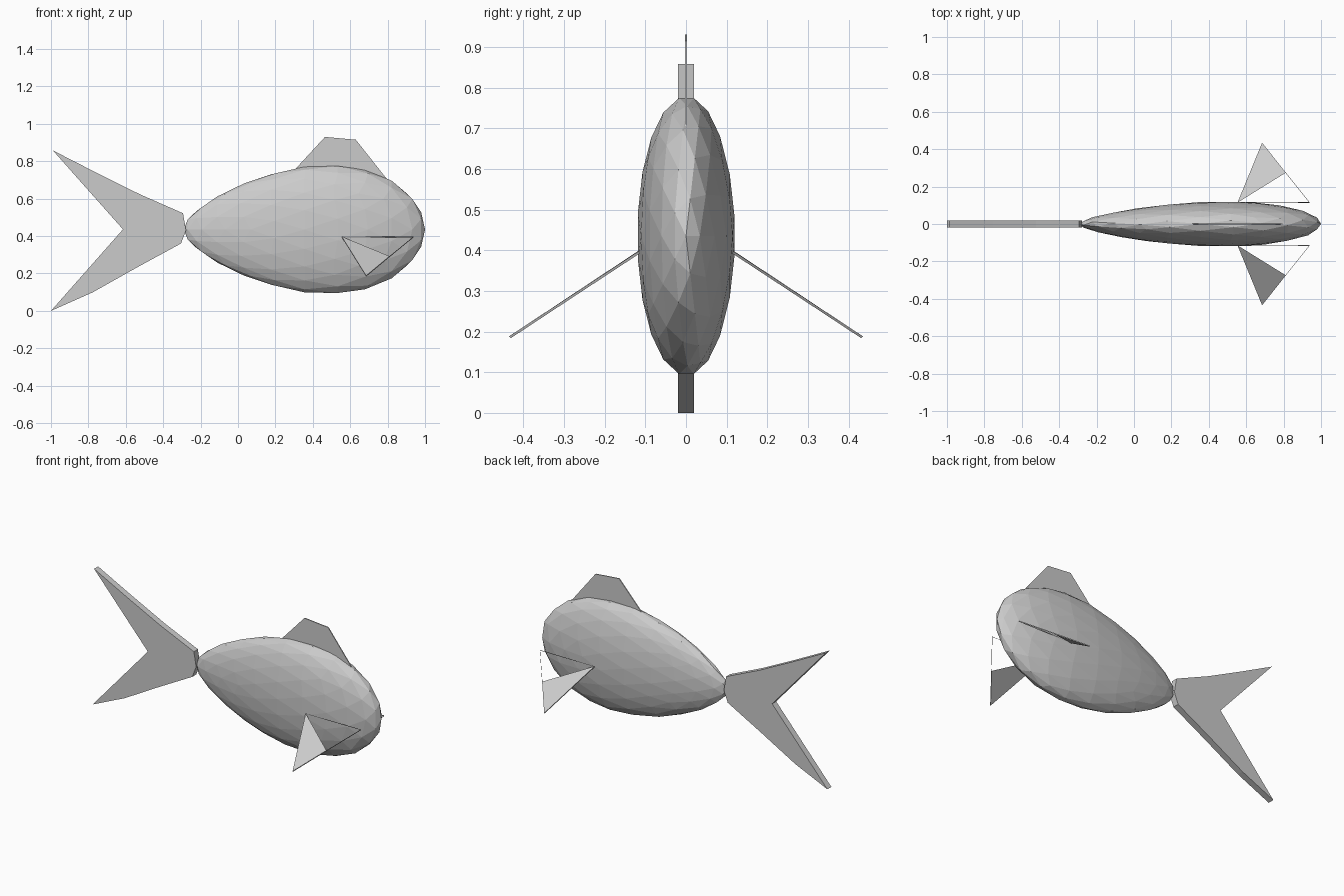
import bpy, bmesh
from math import sqrt
from mathutils import Vector

if "Cube" in bpy.data.objects:
    bpy.data.objects.remove(bpy.data.objects["Cube"])


def finish(bm, name):
    bmesh.ops.recalc_face_normals(bm, faces=bm.faces)
    mesh = bpy.data.meshes.new(name)
    bm.to_mesh(mesh)
    bm.free()
    obj = bpy.data.objects.new(name, mesh)
    bpy.context.collection.objects.link(obj)
    return obj


def plate(name, points, offset, caps=None):
    """Thin plate: outline points pushed out both ways by offset."""
    bm = bmesh.new()
    n = len(points)
    a = [bm.verts.new(Vector(p) - offset) for p in points]
    b = [bm.verts.new(Vector(p) + offset) for p in points]
    for cap in caps or [range(n)]:
        bm.faces.new([a[i] for i in cap])
        bm.faces.new([b[i] for i in reversed(cap)])
    for i in range(n):
        j = (i + 1) % n
        bm.faces.new((a[j], a[i], b[i], b[j]))
    return finish(bm, name)


# Body: low-poly icosphere, pole along x, reshaped into a flattened egg
bm = bmesh.new()
bmesh.ops.create_icosphere(bm, subdivisions=3, radius=1)
for v in bm.verts:
    u, y, z = v.co.z, v.co.x, v.co.y
    h = 0.336 + 0.085 * u - 0.035 * u * u
    v.co = (0.355 + 0.645 * u, y * h * 0.35, 0.435 + z * h)
finish(bm, "body")

# Forked tail, split into upper and lower lobes at the notch
tail = [(-0.615, 0.436), (-0.99, 0.858), (-0.75, 0.735), (-0.524, 0.623),
        (-0.294, 0.522), (-0.278, 0.43), (-0.305, 0.36), (-0.535, 0.235),
        (-0.775, 0.10), (-1.0, 0.0)]
plate("tail_fin", [(x, 0, z) for x, z in tail], Vector((0, 0.02, 0)),
      [(0, 1, 2, 3, 4, 5), (0, 5, 6, 7, 8, 9)])

# Dorsal fin
dorsal = [(0.31, 0.762), (0.465, 0.93), (0.63, 0.915), (0.80, 0.70)]
plate("dorsal_fin", [(x, 0, z) for x, z in dorsal], Vector((0, 0.003, 0)))

# Side fins: only the outer triangle is filled, the front part is an open rim
side = [(0.555, 0.117, 0.395), (0.685, 0.433, 0.186),
        (0.81, 0.275, 0.29), (0.938, 0.115, 0.395)]
for label, s in (("left", 1), ("right", -1)):
    plate(label + "_side_fin", [(x, s * y, z) for x, y, z in side],
          Vector((0, s * 0.0017, 0.0025)), [(0, 1, 2)])
